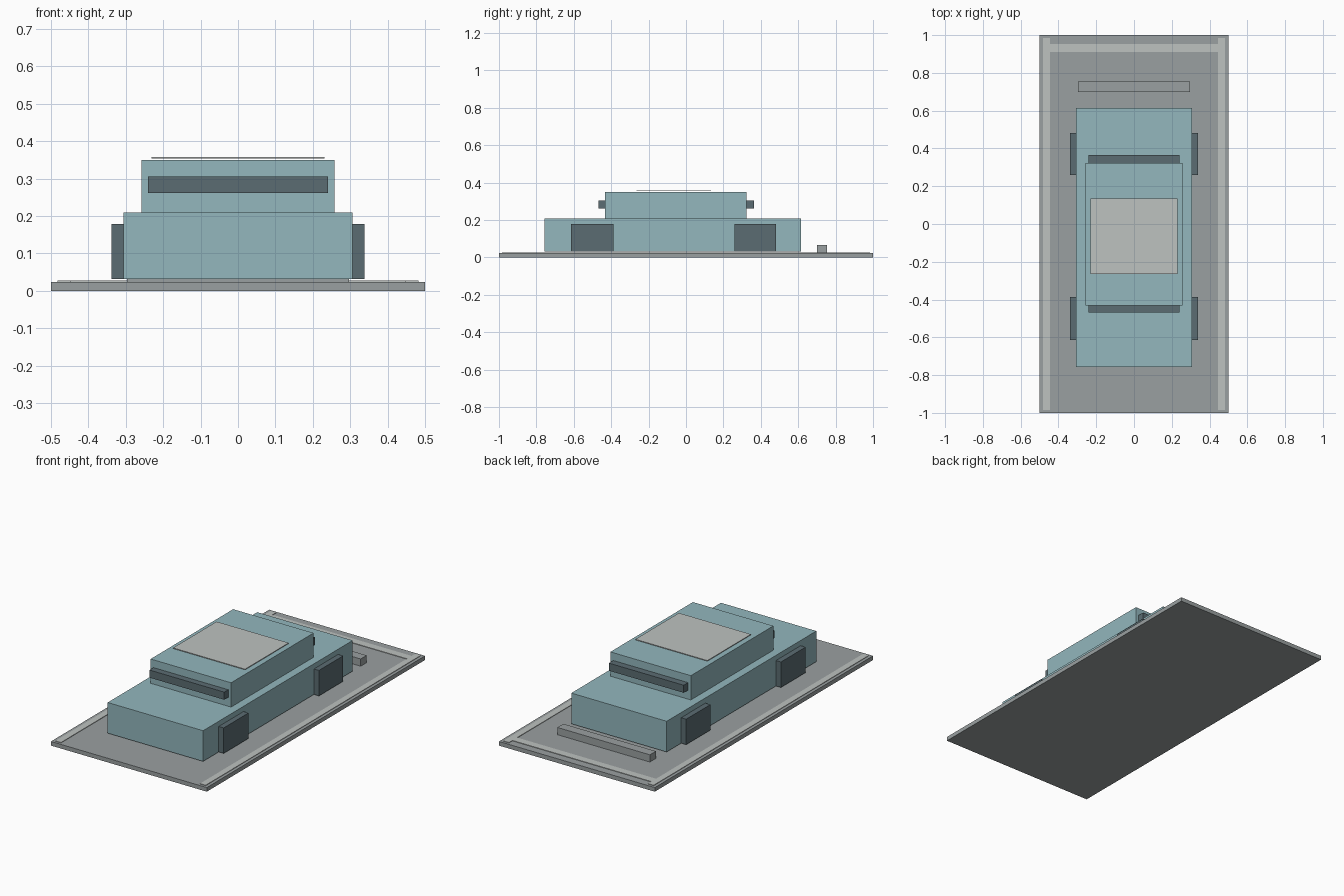
import bpy, bmesh

if "Cube" in bpy.data.objects:
    bpy.data.objects.remove(bpy.data.objects["Cube"])


def material(name, rgb):
    # sRGB 0-255 to linear diffuse colour
    lin = [((c / 255 + 0.055) / 1.055) ** 2.4 for c in rgb]
    m = bpy.data.materials.new(name)
    m.diffuse_color = (*lin, 1)
    m.use_nodes = True
    m.node_tree.nodes["Principled BSDF"].inputs["Base Color"].default_value = m.diffuse_color
    return m


TEAL = material("teal_paint", (147, 183, 189))
DARK = material("dark_slate", (91, 108, 114))
GREY = material("asphalt_grey", (154, 160, 161))
LIGHT = material("light_grey", (190, 194, 192))


def box(name, x, y, z, mat):
    # Box given by its (min, max) range on every axis
    bm = bmesh.new()
    bmesh.ops.create_cube(bm, size=1)
    for v in bm.verts:
        v.co = [r[0] if c < 0 else r[1] for c, r in zip(v.co, (x, y, z))]
    me = bpy.data.meshes.new(name)
    bm.to_mesh(me)
    bm.free()
    me.materials.append(mat)
    ob = bpy.data.objects.new(name, me)
    bpy.context.collection.objects.link(ob)
    return ob


# Parking bay slab with painted lines and a wheel stop
box("bay_slab", (-0.5, 0.5), (-1, 1), (0, 0.024), GREY)
LINE_Z = (0.024, 0.027)
box("bay_line_left", (-0.482, -0.446), (-0.985, 0.985), LINE_Z, LIGHT)
box("bay_line_right", (0.446, 0.482), (-0.985, 0.985), LINE_Z, LIGHT)
box("bay_line_back", (-0.446, 0.446), (0.911, 0.954), LINE_Z, LIGHT)
box("wheel_stop", (-0.297, 0.297), (0.70, 0.755), (0.024, 0.066), GREY)

# Car body, cabin and roof panel
box("car_body", (-0.306, 0.306), (-0.757, 0.614), (0.031, 0.209), TEAL)
box("car_cabin", (-0.258, 0.258), (-0.432, 0.324), (0.209, 0.35), TEAL)
box("roof_panel", (-0.231, 0.231), (-0.265, 0.134), (0.354, 0.358), LIGHT)

# Windscreens at front and back of the cabin
box("front_window", (-0.24, 0.24), (-0.469, -0.432), (0.261, 0.305), DARK)
box("rear_window", (-0.24, 0.24), (0.324, 0.364), (0.261, 0.305), DARK)

# Four blocky wheels
for end, y in (("front", (-0.614, -0.387)), ("rear", (0.259, 0.481))):
    box(end + "_wheel_left", (-0.338, -0.306), y, (0.031, 0.179), DARK)
    box(end + "_wheel_right", (0.306, 0.338), y, (0.031, 0.179), DARK)
